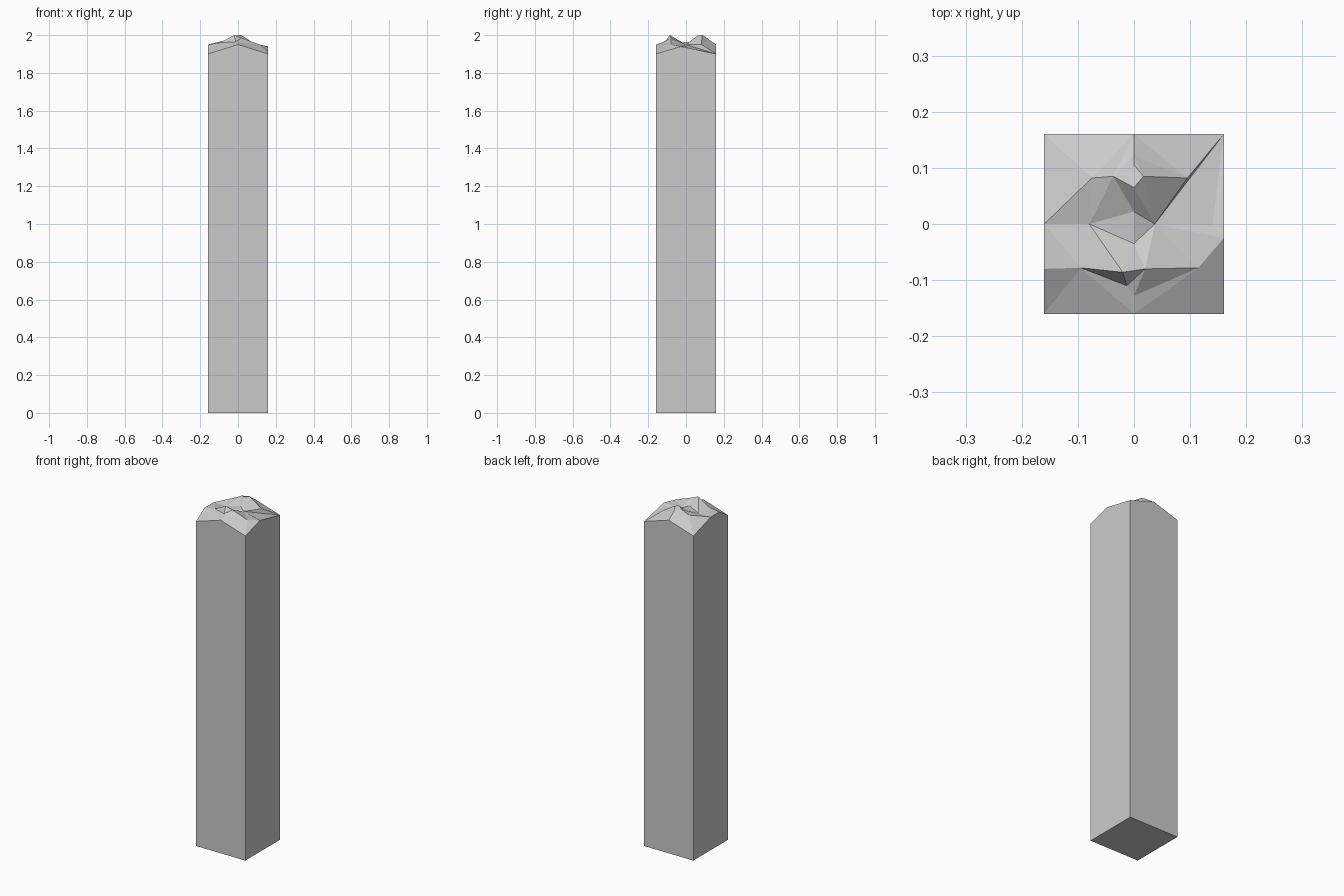
import bpy
import bmesh
from mathutils import Vector
from mathutils.geometry import delaunay_2d_cdt

if "Cube" in bpy.data.objects:
    bpy.data.objects.remove(bpy.data.objects["Cube"])

H = 0.16

# rim of the broken top, one list per side, counter-clockwise from front left
sides = [
    [(-H, -H, 1.90), (0, -H, 1.95)],
    [(H, -H, 1.90), (H, -0.025, 1.94)],
    [(H, H, 1.90), (0, H, 1.95)],
    [(-H, H, 1.90), (-H, 0, 1.95), (-H, -0.08, 1.95)],
]
rim = [p for s in sides for p in s]

# crags inside the rim
front_ridge = [(-0.095, -0.078, 1.96), (-0.02, -0.086, 2.0), (0.02, -0.08, 1.985), (0.115, -0.078, 1.95)]
back_peak = [(-0.037, 0.085, 1.99), (0, 0.065, 2.0), (0.017, 0.085, 2.0), (0, 0.105, 1.99)]
hollows = [(0.037, 0, 1.95), (0.14, -0.002, 1.93), (0, -0.035, 1.96), (0, 0.022, 1.965),
           (-0.013, -0.11, 1.965), (0, -0.128, 1.96), (-0.075, 0.082, 1.97),
           (0, 0.122, 1.975), (0.095, 0.082, 1.95), (-0.08, 0, 1.95)]
points = rim + front_ridge + back_peak + hollows

# triangulate the top, keeping the rim and the main creases
n = len(rim)
edges = [(i, (i + 1) % n) for i in range(n)]
edges += [(n - 1, n), (n, n + 1), (n + 1, n + 2), (n + 2, n + 3), (n + 3, 3)]
hollow0 = n + len(front_ridge) + len(back_peak)
edges += [(hollow0, 4), (hollow0, 3), (hollow0, hollow0 + 1), (hollow0 + 8, 4)]
_, _, tris, _, _, _ = delaunay_2d_cdt([Vector(p[:2]) for p in points], edges, [], 1, 1e-5)

bm = bmesh.new()
verts = [bm.verts.new(p) for p in points]
for t in tris:
    bm.faces.new([verts[i] for i in t])

# square shaft under the rim
base = [bm.verts.new((s[0][0], s[0][1], 0)) for s in sides]
start = 0
for k, s in enumerate(sides):
    end = start + len(s)
    top = [verts[i % n] for i in range(start, end + 1)]
    bm.faces.new([base[k], base[(k + 1) % 4]] + top[::-1])
    start = end
bm.faces.new(base[::-1])
bmesh.ops.recalc_face_normals(bm, faces=bm.faces)

mesh = bpy.data.meshes.new("broken_pillar")
bm.to_mesh(mesh)
bm.free()
pillar = bpy.data.objects.new("broken_pillar", mesh)
bpy.context.collection.objects.link(pillar)
